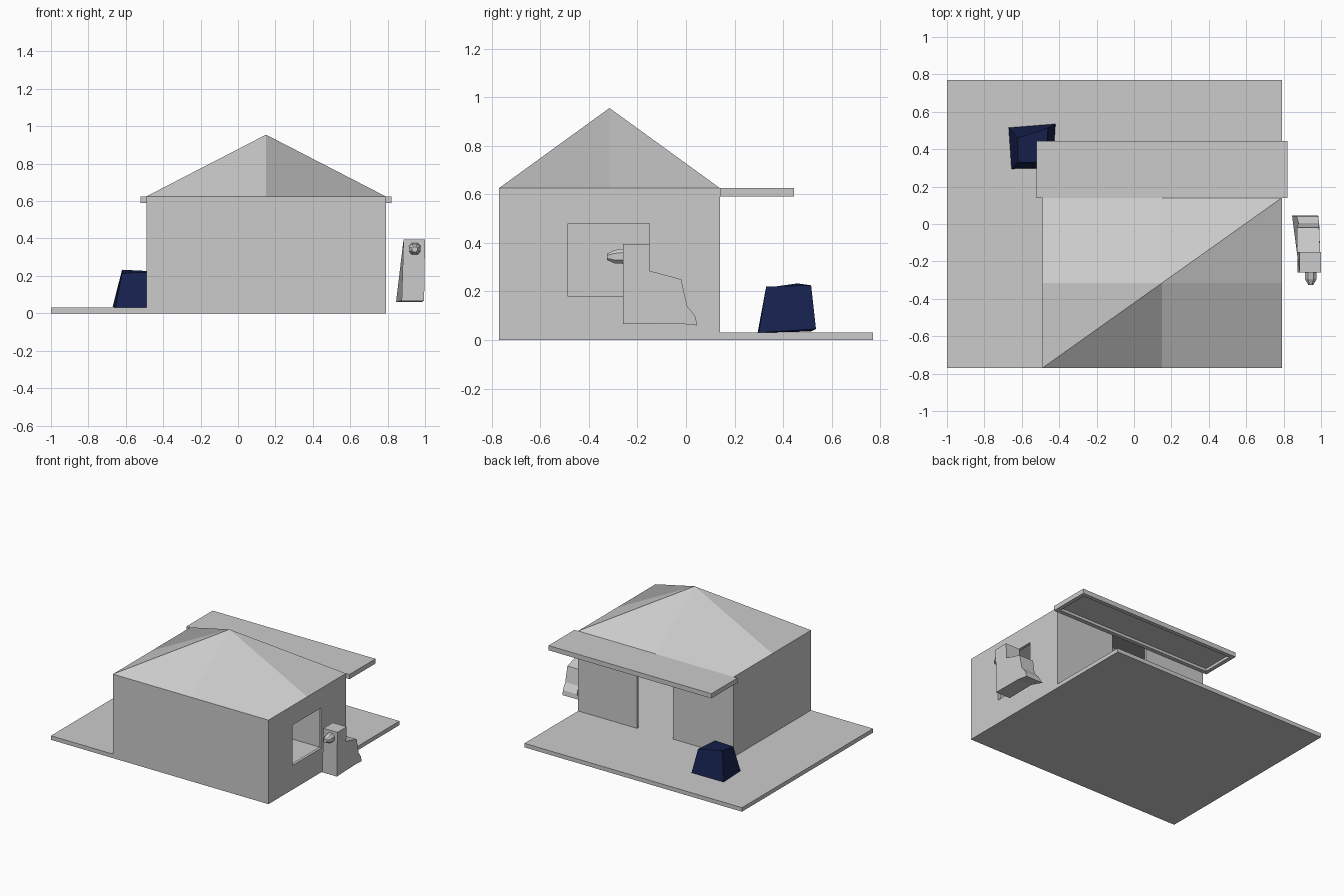
import bpy, bmesh
from mathutils import Vector

if "Cube" in bpy.data.objects:
    bpy.data.objects.remove(bpy.data.objects["Cube"])


def mesh_object(name, verts, faces, fix_normals=True):
    mesh = bpy.data.meshes.new(name)
    mesh.from_pydata(verts, [], faces)
    if fix_normals:
        bm = bmesh.new()
        bm.from_mesh(mesh)
        bmesh.ops.recalc_face_normals(bm, faces=bm.faces)
        bm.to_mesh(mesh)
        bm.free()
    obj = bpy.data.objects.new(name, mesh)
    bpy.context.collection.objects.link(obj)
    return obj


def loft(name, loops):
    """Closed solid through loops with equal point counts."""
    n = len(loops[0])
    verts = [p for loop in loops for p in loop]
    faces = [list(range(n)), list(range(len(verts) - n, len(verts)))]
    for k in range(len(loops) - 1):
        for i in range(n):
            j = (i + 1) % n
            faces.append([k * n + i, k * n + j, (k + 1) * n + j, (k + 1) * n + i])
    return mesh_object(name, verts, faces)


def box(name, x0, x1, y0, y1, z0, z1):
    rect = [(x0, y0), (x1, y0), (x1, y1), (x0, y1)]
    return loft(name, [[(x, y, z) for x, y in rect] for z in (z0, z1)])


def cut(obj, *dims):
    cutter = box(obj.name + "_cutter", *dims)
    cutter.hide_render = True
    cutter.hide_set(True)
    mod = obj.modifiers.new("opening", 'BOOLEAN')
    mod.operation = 'DIFFERENCE'
    mod.solver = 'EXACT'
    mod.object = cutter


# Ground slab
box("ground_slab", -1.0, 0.79, -0.77, 0.77, 0.0, 0.03)

# Hollow walls with a doorway at the back and a window on the right
X0, X1, Y0, Y1, TOP, T = -0.49, 0.79, -0.77, 0.14, 0.625, 0.02
walls = box("walls", X0, X1, Y0, Y1, 0.0, TOP)
cut(walls, X0 + T, X1 - T, Y0 + T, Y1 - T, -0.1, 0.8)
cut(walls, 0.01, 0.305, 0.05, 0.25, -0.1, 0.605)
cut(walls, 0.70, 0.90, -0.485, -0.15, 0.18, 0.48)

# Roof: a grid with its centre pulled up, hard-creased along one diagonal
xm, ym = (X0 + X1) / 2, (Y0 + Y1) / 2
roof_points = [(x, y, TOP) for y in (Y0, ym, Y1) for x in (X0, xm, X1)]
roof_points[4] = (xm, ym, 0.955)
mesh_object("roof", roof_points, [
    (4, 0, 1), (4, 3, 0), (4, 1, 2, 5), (4, 5, 8), (4, 8, 7), (4, 7, 6, 3)], False)

# Awning, hollow underneath
awning = box("awning", -0.52, 0.82, Y1, 0.445, 0.59, TOP)
cut(awning, -0.49, 0.79, Y1 + 0.03, 0.415, 0.5, 0.61)

# Crooked tapered bin
tub = loft("bin", [
    [(-0.655, 0.295, 0.03), (-0.435, 0.30, 0.03), (-0.42, 0.535, 0.045), (-0.67, 0.515, 0.035)],
    [(-0.62, 0.33, 0.215), (-0.47, 0.33, 0.22), (-0.46, 0.515, 0.225), (-0.62, 0.46, 0.233)]])
navy = bpy.data.materials.new("navy")
navy.diffuse_color = (0.008, 0.015, 0.075, 1)
navy.use_nodes = True
navy.node_tree.nodes["Principled BSDF"].inputs["Base Color"].default_value = navy.diffuse_color
tub.data.materials.append(navy)

# Side unit: stepped profile (y, z, left x, right x) with a flared foot
profile = [(-0.26, 0.065, 0.875, 0.995), (-0.26, 0.395, 0.885, 1.0),
           (-0.15, 0.395, 0.885, 1.0), (-0.15, 0.285, 0.872, 0.995),
           (-0.02, 0.25, 0.872, 0.99), (0.005, 0.14, 0.88, 0.99),
           (0.04, 0.095, 0.87, 0.985), (0.045, 0.06, 0.845, 0.985),
           (-0.035, 0.068, 0.875, 0.99)]
loft("side_unit", [[(l, y, z) for y, z, l, r in profile],
                   [(r, y, z) for y, z, l, r in profile]])

# Faceted spout on the side unit
spout = []
for y, hx, hz, zc in ((-0.25, 0.032, 0.032, 0.345), (-0.295, 0.03, 0.027, 0.343),
                      (-0.325, 0.014, 0.013, 0.342)):
    spout.append([(0.945 + a * hx, y, zc + b * hz) for a, b in
                  ((-1, -0.5), (-0.5, -1), (0.5, -1), (1, -0.5),
                   (1, 0.5), (0.5, 1), (-0.5, 1), (-1, 0.5))])
loft("spout", spout)
